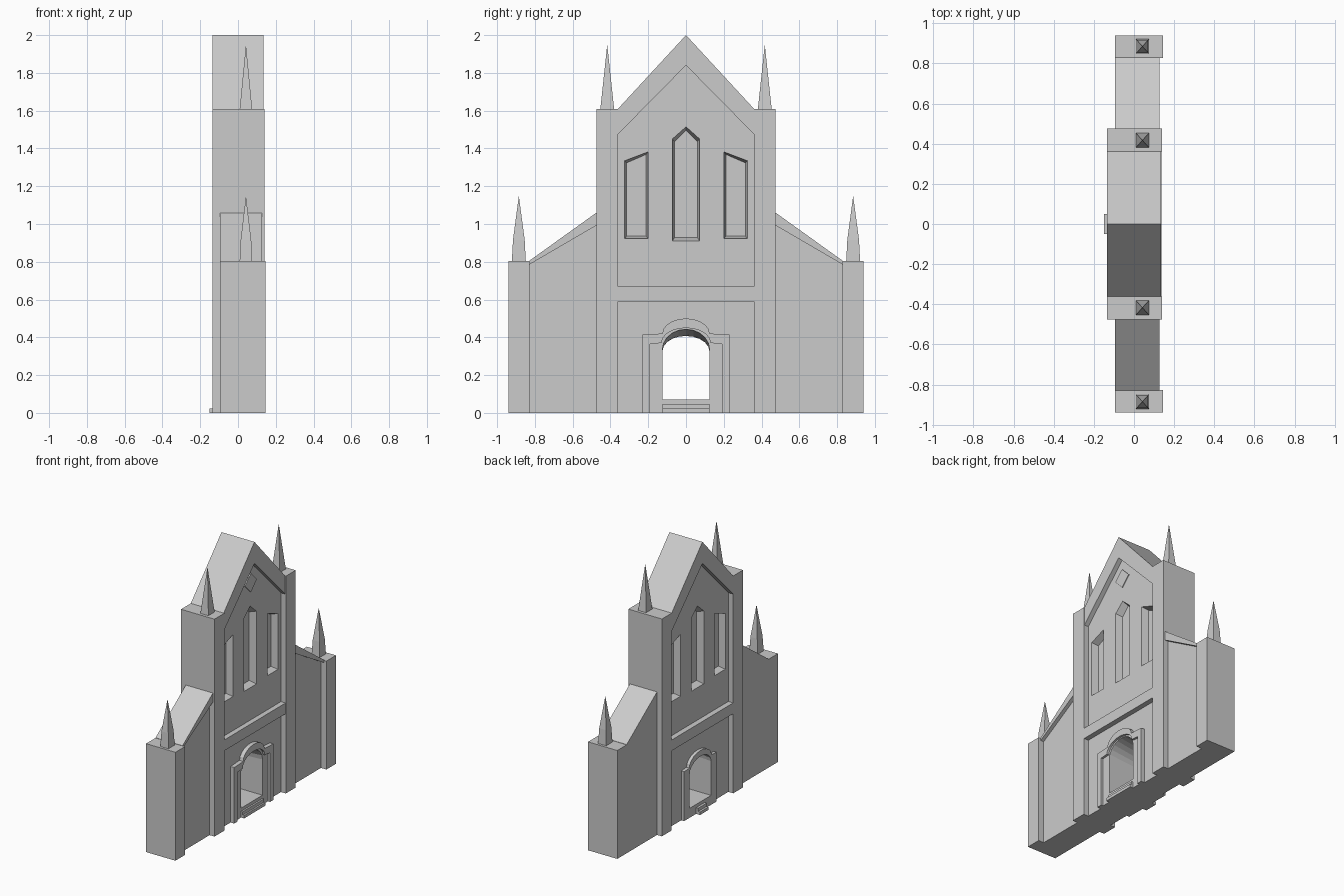
import bpy, bmesh, math

cube = bpy.data.objects.get("Cube")
if cube:
    bpy.data.objects.remove(cube, do_unlink=True)

stone = bpy.data.materials.new("pale_grey_stone")
stone.use_nodes = True
GREY = (0.6, 0.6, 0.6, 1)
stone.diffuse_color = GREY
stone.node_tree.nodes["Principled BSDF"].inputs["Base Color"].default_value = GREY


def loft(name, rings):
    """Solid through rings of (x, y, z) points, capped at both ends."""
    bm = bmesh.new()
    rows = [[bm.verts.new(p) for p in ring] for ring in rings]
    n = len(rows[0])
    for a, b in zip(rows, rows[1:]):
        for i in range(n):
            j = (i + 1) % n
            bm.faces.new((a[i], a[j], b[j], b[i]))
    bm.faces.new(rows[0])
    bm.faces.new(rows[-1])
    bmesh.ops.recalc_face_normals(bm, faces=bm.faces)
    mesh = bpy.data.meshes.new(name)
    bm.to_mesh(mesh)
    bm.free()
    mesh.materials.append(stone)
    obj = bpy.data.objects.new(name, mesh)
    bpy.context.collection.objects.link(obj)
    return obj


def prism(name, profile, x0, x1, end=None):
    """Side profile of (y, z) points carried from x0 to x1."""
    return loft(name, [[(x0, y, z) for y, z in profile],
                       [(x1, y, z) for y, z in (end or profile)]])


def block(name, y0, y1, z0, z1, x0, x1):
    return prism(name, [(y0, z0), (y1, z0), (y1, z1), (y0, z1)], x0, x1)


def mirrored(profile, s):
    return [(s * y, z) for y, z in profile]


def cut(target, cutter):
    mod = target.modifiers.new("opening", 'BOOLEAN')
    mod.operation = 'DIFFERENCE'
    mod.solver = 'EXACT'
    mod.object = cutter
    bpy.context.view_layer.objects.active = target
    bpy.ops.object.modifier_apply(modifier=mod.name)


def arch(half, spring, rise, steps=10):
    """Arch points from -y to +y."""
    return [(-half * math.cos(math.pi * i / steps),
             spring + rise * math.sin(math.pi * i / steps))
            for i in range(steps + 1)]


def shouldered(half, shoulder, top, bow):
    """Door surround outline, open at the foot."""
    return ([(-half, 0), (-half, shoulder)] + arch(bow, shoulder + 0.005, top - shoulder - 0.005)
            + [(half, shoulder), (half, 0)])


BACK, FACE = -0.095, 0.10

# Central wall and the raised edging around its sunken panels
wall = prism("central_wall", [(-0.37, 0), (0.37, 0), (0.37, 1.59), (0, 1.98), (-0.37, 1.59)], BACK, FACE)
prism("gable", [(-0.36, 1.475), (0, 1.84), (0.36, 1.475), (0.36, 1.61), (0, 2), (-0.36, 1.61)],
      -0.135, 0.135)
block("middle_band", -0.36, 0.36, 0.59, 0.67, -0.135, 0.138)

# Door surrounds
outer = shouldered(0.23, 0.415, 0.5, 0.125)
inner = shouldered(0.19, 0.365, 0.45, 0.13)
prism("door_outer_surround", outer + inner[::-1], FACE - 0.01, 0.13)
front_frame = prism("door_inner_surround", inner, FACE - 0.01, 0.113)
back_frame = prism("rear_door_surround", inner, -0.118, BACK + 0.01)

# Splayed doorway through the wall
doorway = prism("doorway_cutter",
                [(-0.125, 0.07)] + arch(0.125, 0.32, 0.075) + [(0.125, 0.07)], -0.2, 0.115,
                [(-0.125, 0.07)] + arch(0.125, 0.335, 0.108) + [(0.125, 0.07)])
for part in (wall, front_frame, back_frame):
    cut(part, doorway)
bpy.data.objects.remove(doorway, do_unlink=True)

# Window recesses with sloped reveals, on both faces
side_window = [(0.2, 0.922), (0.325, 0.922), (0.325, 1.335), (0.2, 1.382)]
windows = [[(-0.073, 0.91), (0.073, 0.91), (0.073, 1.45), (0, 1.515), (-0.073, 1.45)],
           side_window, mirrored(side_window, -1)]
for profile in windows:
    ys, zs = zip(*profile)
    cy, cz = (min(ys) + max(ys)) / 2, (min(zs) + max(zs)) / 2
    small = [(cy + (y - cy) * 0.82, cz + (z - cz) * 0.94) for y, z in profile]
    for surface, s in ((FACE, 1), (BACK, -1)):
        cutter = prism("window_cutter", profile, surface + s * 0.001, surface - s * 0.05, small)
        cut(wall, cutter)
        bpy.data.objects.remove(cutter, do_unlink=True)

# Diamond plate under the gable
prism("gable_diamond", [(-0.07, 1.69), (0, 1.62), (0.07, 1.69), (0, 1.76)], FACE - 0.002, FACE + 0.006)

# Door steps
block("front_lower_step", -0.125, 0.125, 0, 0.022, FACE, 0.138)
block("front_upper_step", -0.125, 0.125, 0, 0.046, FACE, 0.126)
block("rear_lower_step", -0.05, 0.05, 0, 0.022, -0.15, BACK)
block("rear_upper_step", -0.05, 0.05, 0, 0.046, -0.135, BACK)


def pinnacle(name, y, base, shoulder, tip):
    def ring(z, r):
        return [(0.042 + a * r * 0.9, y + b * r, z)
                for a, b in ((-1, -1), (1, -1), (1, 1), (-1, 1))]
    loft(name, [ring(base, 0.037), ring(shoulder, 0.031), ring(tip, 0.0005)])


# Towers, wings, end piers and pinnacles on each side
for s, side in ((-1, "front"), (1, "back")):
    block(side + "_tower", s * 0.36, s * 0.475, 0, 1.61, -0.135, 0.14)
    prism(side + "_wing_wall", mirrored([(0.47, 0), (0.835, 0), (0.835, 0.785), (0.47, 0.998)], s),
          BACK, FACE)
    prism(side + "_wing_roof", mirrored([(0.47, 0.995), (0.83, 0.785), (0.83, 0.805), (0.47, 1.063)], s),
          BACK, 0.127)
    block(side + "_end_pier", s * 0.828, s * 0.94, 0, 0.803, BACK, 0.145)
    pinnacle(side + "_tower_pinnacle", s * 0.417, 1.605, 1.66, 1.945)
    pinnacle(side + "_pier_pinnacle", s * 0.885, 0.8, 0.915, 1.145)
